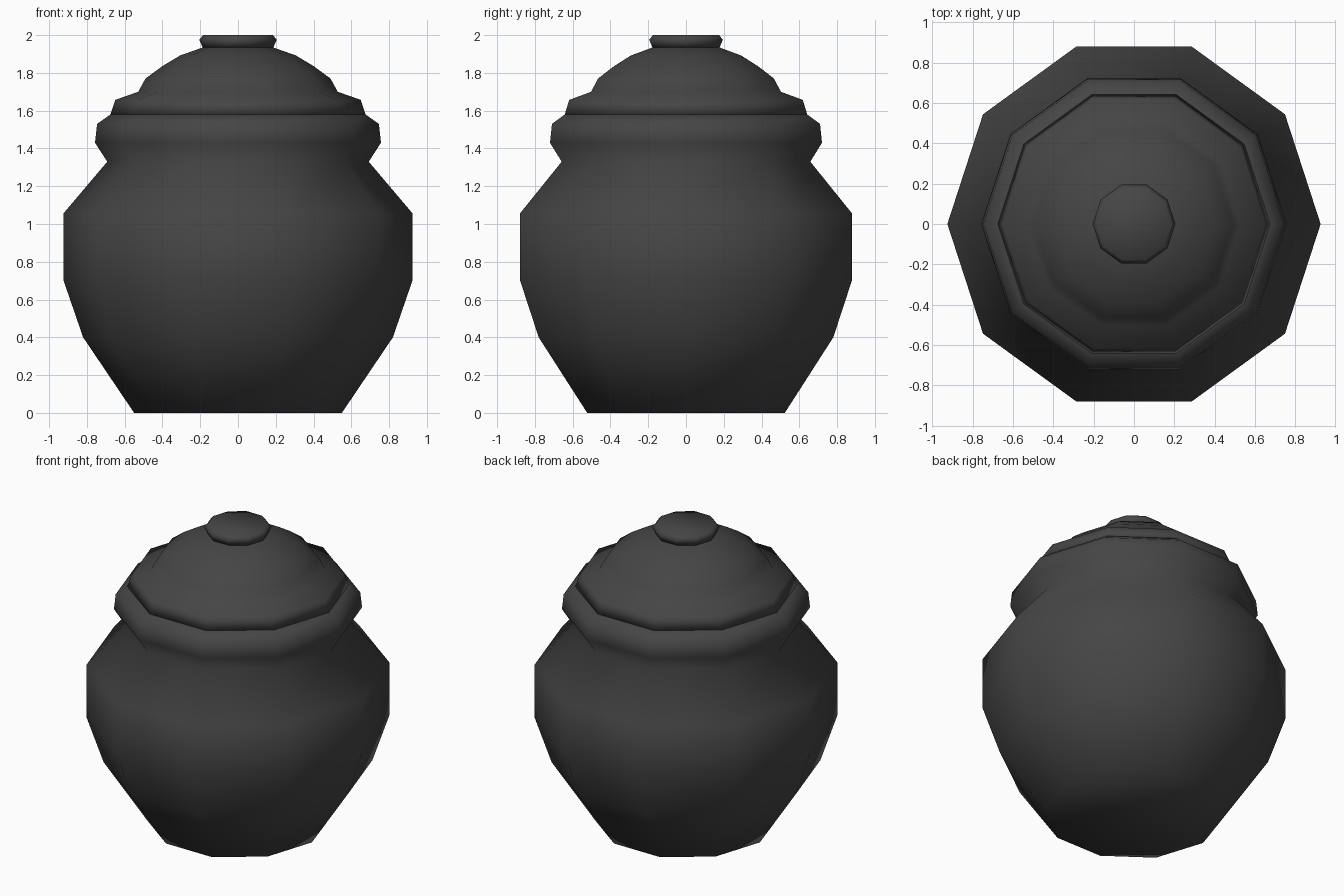
import bpy, bmesh
from math import cos, sin, tau

if "Cube" in bpy.data.objects:
    bpy.data.objects.remove(bpy.data.objects["Cube"])

SIDES = 10

glaze = bpy.data.materials.new("dark_glaze")
glaze.diffuse_color = (0.06, 0.06, 0.06, 1)
glaze.use_nodes = True
glaze.node_tree.nodes["Principled BSDF"].inputs["Base Color"].default_value = glaze.diffuse_color


def lathe(name, profile, cap_bottom=False, cap_top=False):
    """Spin (radius, height) points into a ten-sided smooth shell."""
    bm = bmesh.new()
    rings = [[bm.verts.new((r * cos(tau * i / SIDES), r * sin(tau * i / SIDES), z))
              for i in range(SIDES)] for r, z in profile]
    for a, b in zip(rings, rings[1:]):
        for i in range(SIDES):
            j = (i + 1) % SIDES
            bm.faces.new((a[i], a[j], b[j], b[i]))
    if cap_bottom:
        bm.faces.new(rings[0][::-1])
    if cap_top:
        bm.faces.new(rings[-1])
    for f in bm.faces:
        f.smooth = True
    mesh = bpy.data.meshes.new(name)
    bm.to_mesh(mesh)
    bm.free()
    mesh.materials.append(glaze)
    obj = bpy.data.objects.new(name, mesh)
    bpy.context.collection.objects.link(obj)
    return obj


# Round-bellied pot with a flared rim
lathe("pot_body", [(0.55, 0), (0.82, 0.40), (0.925, 0.705), (0.925, 1.055),
                   (0.692, 1.33), (0.757, 1.43), (0.746, 1.53), (0.675, 1.58),
                   (0.60, 1.58)], cap_bottom=True)

# Stepped domed lid
lathe("lid", [(0.60, 1.575), (0.675, 1.58), (0.65, 1.657), (0.528, 1.70),
              (0.49, 1.77), (0.40, 1.836), (0.307, 1.892), (0.18, 1.937)],
      cap_bottom=True, cap_top=True)

# Flat knob on the lid
lathe("lid_knob", [(0.187, 1.935), (0.205, 1.975), (0.185, 2.0)],
      cap_bottom=True, cap_top=True)
